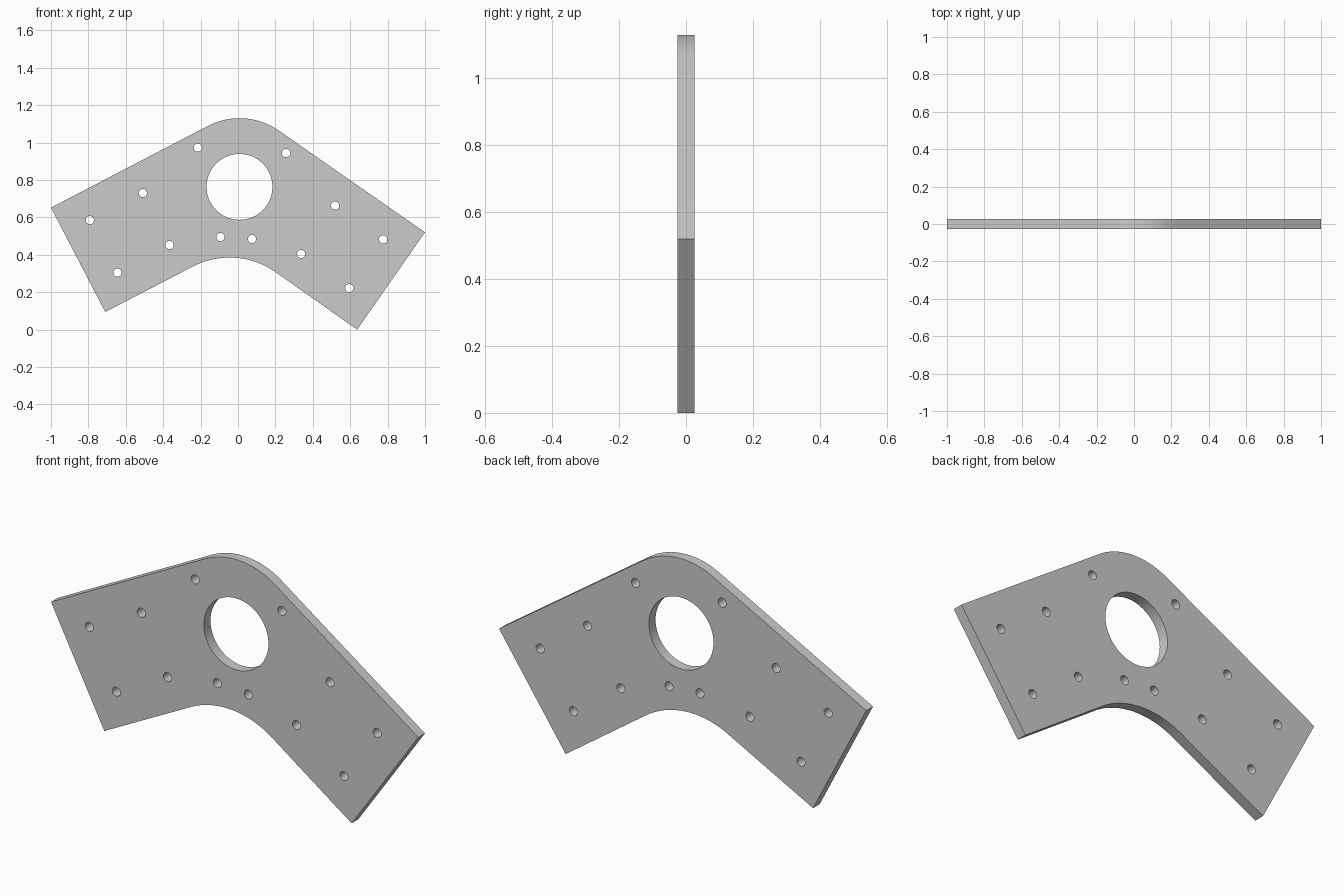
import bpy, bmesh
from math import sin, cos, radians, pi

if "Cube" in bpy.data.objects:
    bpy.data.objects.remove(bpy.data.objects["Cube"])

T = 0.052                       # plate thickness
A_LEFT, A_RIGHT = radians(117.4), radians(54.9)   # edge normals of the two arms


def arc(cx, cz, r, a0, a1, n):
    return [(cx + r * cos(a0 + (a1 - a0) * i / n),
             cz + r * sin(a0 + (a1 - a0) * i / n)) for i in range(n + 1)]


def circle(cx, cz, r, n):
    return arc(cx, cz, r, 0, 2 * pi, n)[:-1]


# Bent plate outline: two straight arms joined by rounded corners
outline = ([(-1.0, 0.652)]
           + arc(0.008, 0.763, 0.367, A_LEFT, A_RIGHT, 32)
           + [(1.0, 0.52), (0.637, 0.0)]
           + arc(-0.045, -0.042, 0.427, A_RIGHT, A_LEFT, 32)
           + [(-0.71, 0.094)])

# Large bore and bolt holes
bolts = [(-0.215, 0.973), (0.257, 0.944), (-0.509, 0.73), (-0.792, 0.585),
         (-0.366, 0.452), (-0.645, 0.305), (-0.094, 0.495), (0.075, 0.484),
         (0.337, 0.404), (0.595, 0.222), (0.519, 0.663), (0.776, 0.482)]
loops = [outline, circle(0.008, 0.763, 0.176, 64)]
loops += [circle(x, z, 0.022, 24) for x, z in bolts]

# Fill the profile with its holes, then extrude through the thickness
bm = bmesh.new()
for loop in loops:
    vs = [bm.verts.new((x, -T / 2, z)) for x, z in loop]
    for a, b in zip(vs, vs[1:] + vs[:1]):
        bm.edges.new((a, b))
bmesh.ops.triangle_fill(bm, edges=bm.edges[:], use_beauty=True, normal=(0, -1, 0))
ext = bmesh.ops.extrude_face_region(bm, geom=bm.faces[:], use_keep_orig=True)
bmesh.ops.translate(bm, vec=(0, T, 0),
                    verts=[g for g in ext["geom"] if isinstance(g, bmesh.types.BMVert)])
bmesh.ops.recalc_face_normals(bm, faces=bm.faces[:])

mesh = bpy.data.meshes.new("bracket_plate")
bm.to_mesh(mesh)
bm.free()
plate = bpy.data.objects.new("bracket_plate", mesh)
bpy.context.collection.objects.link(plate)
bpy.context.view_layer.objects.active = plate
plate.select_set(True)
bpy.ops.object.shade_smooth_by_angle(angle=radians(30))
